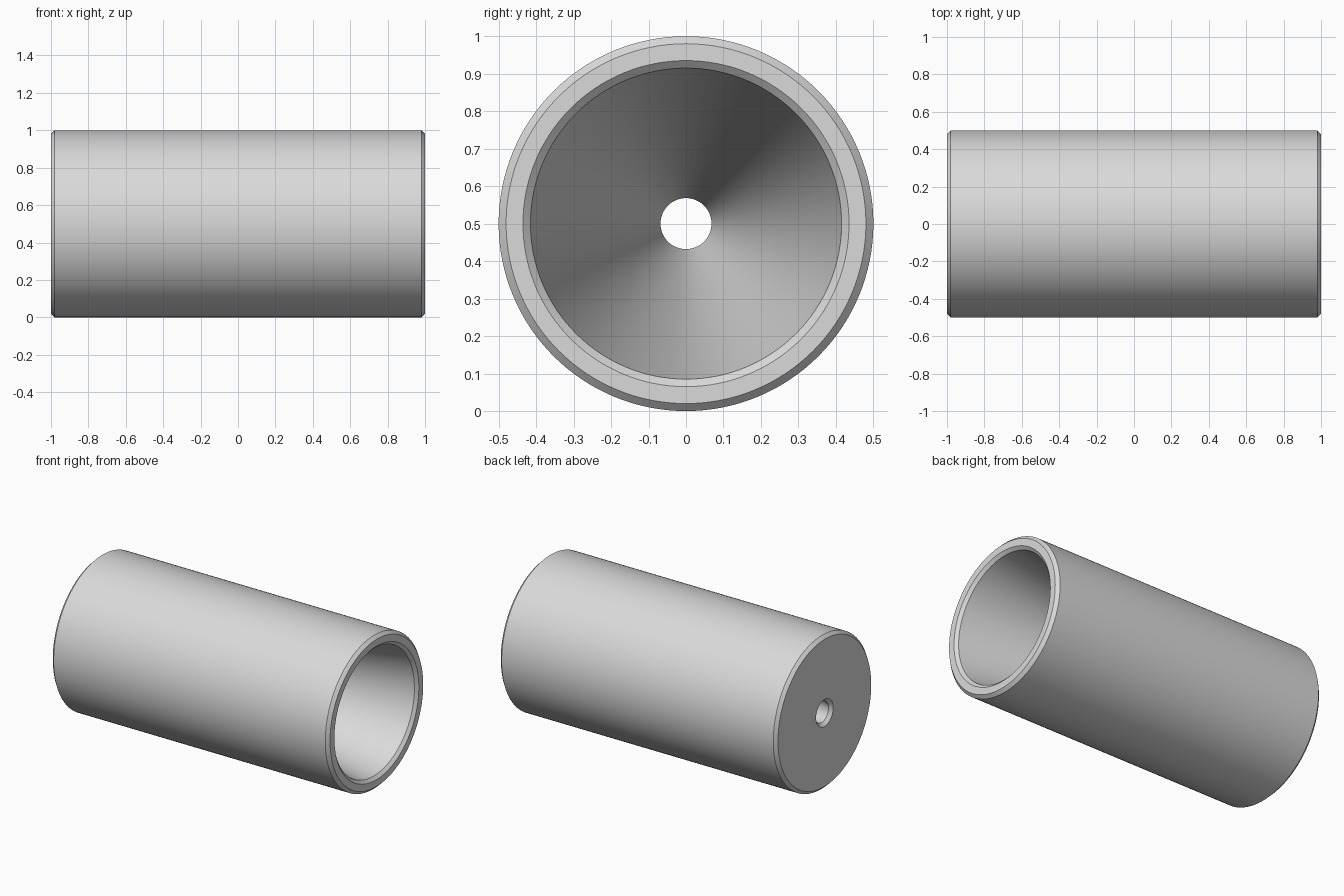
import bpy, bmesh, math

if "Cube" in bpy.data.objects:
    bpy.data.objects.remove(bpy.data.objects["Cube"])

SEGMENTS = 128
CENTRE_Z = 0.5

# closed cross-section (x along axis, radius): bevelled shell with tapered bore
profile = [
    (-1.0, 0.088), (-1.0, 0.48), (-0.98, 0.5),    # back face and outer bevel
    (0.98, 0.5), (1.0, 0.48), (1.0, 0.435),       # outer wall and front rim
    (0.982, 0.415), (-0.98, 0.068),               # inner bevel, bore, small hole
]

bm = bmesh.new()
rings = []
for x, r in profile:
    ring = []
    for i in range(SEGMENTS):
        a = 2 * math.pi * i / SEGMENTS
        ring.append(bm.verts.new((x, r * math.cos(a), CENTRE_Z + r * math.sin(a))))
    rings.append(ring)

# bridge neighbouring rings, last back to first
for k, ring in enumerate(rings):
    nxt = rings[(k + 1) % len(rings)]
    for i in range(SEGMENTS):
        j = (i + 1) % SEGMENTS
        bm.faces.new((ring[i], ring[j], nxt[j], nxt[i]))
bmesh.ops.recalc_face_normals(bm, faces=bm.faces)

mesh = bpy.data.meshes.new("tapered_tube")
bm.to_mesh(mesh)
bm.free()
tube = bpy.data.objects.new("tapered_tube", mesh)
bpy.context.collection.objects.link(tube)

# plain grey material
grey = bpy.data.materials.new("light grey")
grey.diffuse_color = (0.7, 0.7, 0.7, 1)
grey.use_nodes = True
grey.node_tree.nodes["Principled BSDF"].inputs["Base Color"].default_value = grey.diffuse_color
mesh.materials.append(grey)

# smooth walls, sharp bevel edges
bpy.context.view_layer.objects.active = tube
tube.select_set(True)
bpy.ops.object.shade_smooth_by_angle(angle=math.radians(25))
